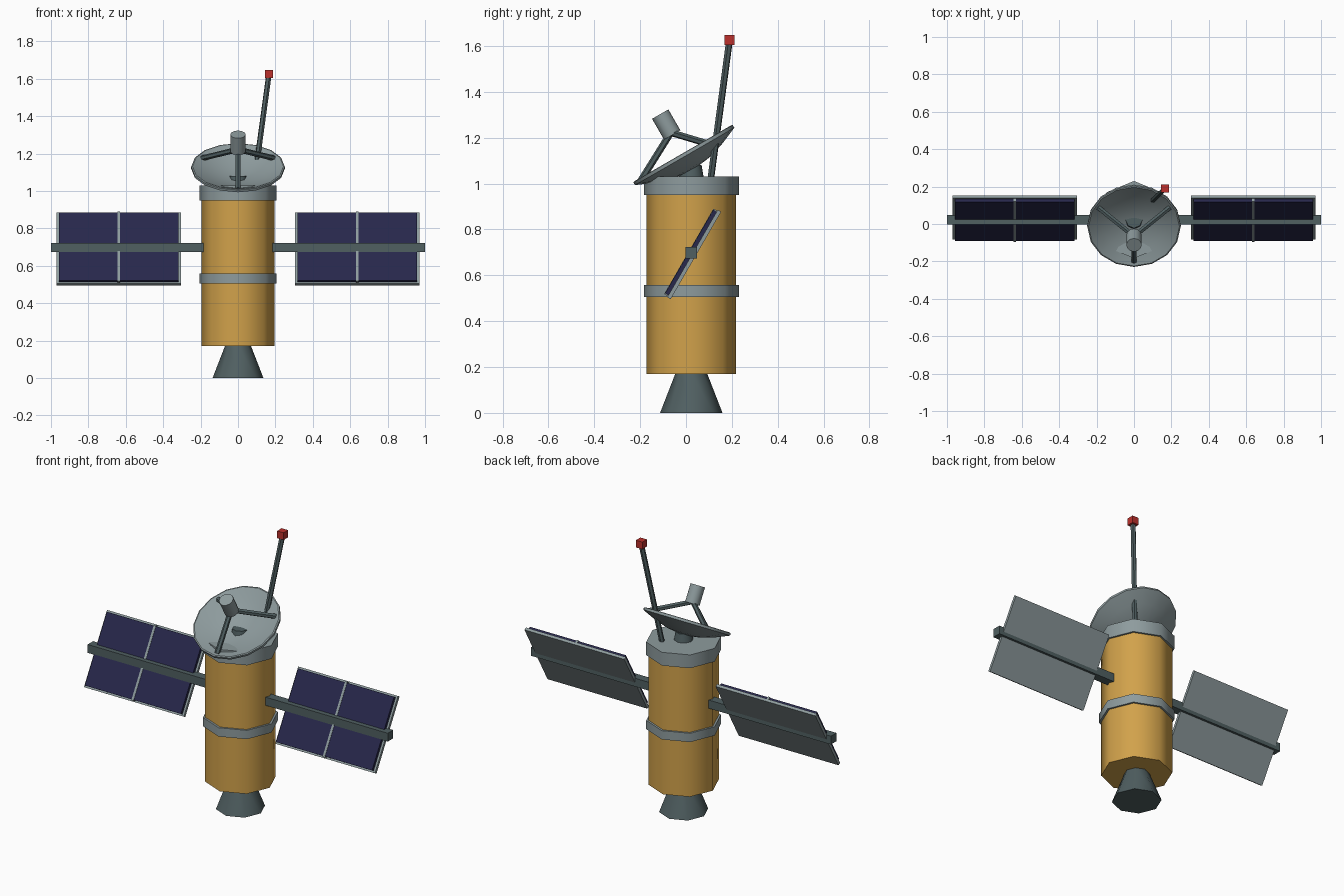
import bpy, bmesh
from math import radians
from mathutils import Vector, Matrix

if "Cube" in bpy.data.objects:
    bpy.data.objects.remove(bpy.data.objects["Cube"], do_unlink=True)


def material(name, rgb):
    m = bpy.data.materials.new(name)
    m.use_nodes = True
    m.diffuse_color = (*rgb, 1)
    m.node_tree.nodes["Principled BSDF"].inputs["Base Color"].default_value = (*rgb, 1)
    return m


GOLD = material("gold_foil", (0.64, 0.36, 0.07))
GREY = material("light_grey", (0.27, 0.33, 0.34))
DARK = material("dark_grey", (0.08, 0.115, 0.12))
NAVY = material("navy_cells", (0.02, 0.02, 0.07))
RED = material("red_tip", (0.5, 0.03, 0.025))
CY = 0.023  # depth of the body axis


def finish(name, mat, smooth=None):
    ob = bpy.context.object
    ob.name = name
    ob.data.materials.append(mat)
    if smooth:
        bpy.ops.object.shade_smooth_by_angle(angle=radians(smooth))
    return ob


def cone(name, mat, r1, r2, z1, z2, sides=8):
    bpy.ops.mesh.primitive_cone_add(vertices=sides, radius1=r1, radius2=r2, depth=z2 - z1,
                                    location=(0, CY, (z1 + z2) / 2))
    return finish(name, mat, 50)


def box(name, mat, size, matrix):
    bpy.ops.mesh.primitive_cube_add(size=1)
    ob = finish(name, mat)
    ob.matrix_world = matrix @ Matrix.Diagonal((*size, 1))
    return ob


def rod(name, mat, a, b, radius, sides=6):
    a, b = Vector(a), Vector(b)
    bpy.ops.mesh.primitive_cylinder_add(vertices=sides, radius=radius, depth=(b - a).length,
                                        location=(a + b) / 2,
                                        rotation=(b - a).to_track_quat('Z', 'Y').to_euler())
    return finish(name, mat, 50)


# Body, collars and engine
cone("body", GOLD, 0.195, 0.195, 0.17, 0.96)
cone("top_collar", GREY, 0.207, 0.207, 0.95, 1.03)
cone("middle_collar", GREY, 0.207, 0.207, 0.505, 0.558)
cone("engine_nozzle", DARK, 0.136, 0.068, 0, 0.175)
cone("dish_pedestal", DARK, 0.055, 0.045, 1.02, 1.08)

# Solar wings, tilted around the booms
for side, label in ((1, "left"), (-1, "right")):
    box(label + "_boom", DARK, (0.85, 0.052, 0.05), Matrix.Translation((side * 0.575, CY, 0.698)))
    wing = Matrix.Translation((side * 0.637, CY + 0.005, 0.695)) @ Matrix.Rotation(radians(60), 4, 'X')
    box(label + "_panel_frame", GREY, (0.665, 0.44, 0.017), wing @ Matrix.Translation((0, 0, -0.009)))
    box(label + "_panel_divider", GREY, (0.014, 0.43, 0.019), wing @ Matrix.Translation((0, 0, 0.009)))
    for i in (-1, 1):
        box(label + "_solar_cells", NAVY, (0.313, 0.42, 0.017),
            wing @ Matrix.Translation((i * 0.1635, 0, 0.008)))

# Dish, spun from a shell profile and tilted forward
dish = Matrix.Translation((0, -0.01, 1.125)) @ Matrix.Rotation(radians(30), 4, 'X')
profile = [(0, -0.062), (0.09, -0.05), (0.17, -0.026), (0.243, 0.008),
           (0.25, 0.006), (0.25, -0.008), (0.17, -0.042), (0.09, -0.066), (0, -0.078)]
bm = bmesh.new()
ring = [bm.verts.new((0, r, z)) for r, z in profile]
edges = [bm.edges.new(pair) for pair in zip(ring, ring[1:])]
bmesh.ops.spin(bm, geom=ring + edges, cent=(0, 0, 0), axis=(0, 0, 1),
               angle=radians(360), steps=16)
bmesh.ops.remove_doubles(bm, verts=bm.verts, dist=0.0005)
bmesh.ops.recalc_face_normals(bm, faces=bm.faces)
mesh = bpy.data.meshes.new("dish")
bm.to_mesh(mesh)
bm.free()
ob = bpy.data.objects.new("dish", mesh)
bpy.context.collection.objects.link(ob)
bpy.ops.object.select_all(action='DESELECT')
ob.select_set(True)
bpy.context.view_layer.objects.active = ob
finish("dish", GREY, 40)
ob.matrix_world = dish

# Feed horn on three struts
rod("feed_horn", GREY, dish @ Vector((0, 0, 0.1)), dish @ Vector((0, 0, 0.205)), 0.041, 12)
for k in range(3):
    foot = Matrix.Rotation(radians(120 * k), 4, 'Z') @ Vector((0, -0.22, -0.005))
    rod("feed_strut", DARK, dish @ foot, dish @ Vector((0, 0, 0.112)), 0.015)

# Whip antenna with red tip
rod("antenna", DARK, (0.083, 0.108, 1.02), (0.165, 0.189, 1.62), 0.015)
box("antenna_tip", RED, (0.043, 0.043, 0.043), Matrix.Translation((0.165, 0.189, 1.626)))
